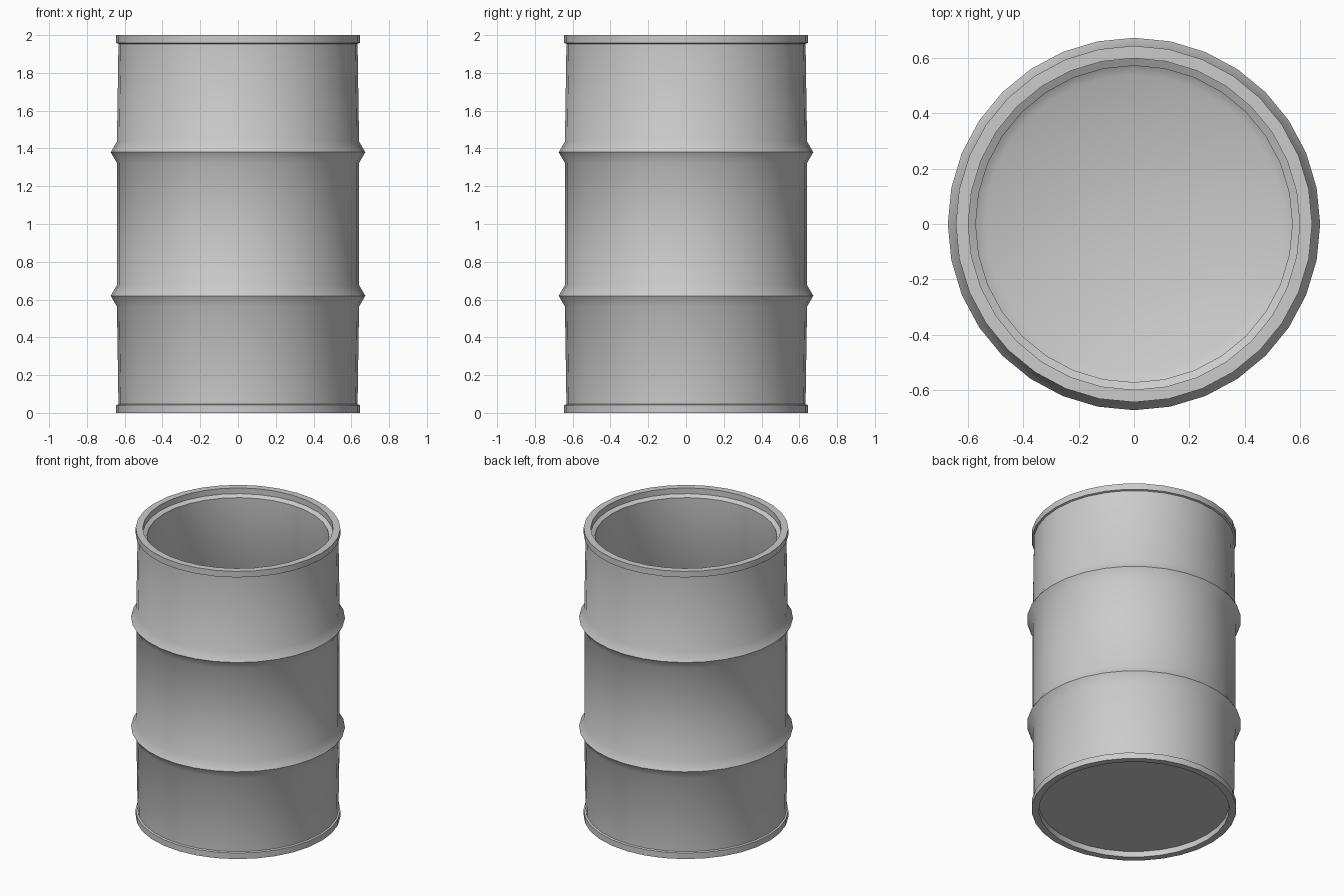
import bpy, bmesh, math

if "Cube" in bpy.data.objects:
    bpy.data.objects.remove(bpy.data.objects["Cube"])

SEGMENTS = 32

def lathe(name, profile):
    """Spin an (r, z) profile about z; points with r = 0 become poles."""
    bm = bmesh.new()
    rings = []
    for r, z in profile:
        if r == 0:
            rings.append([bm.verts.new((0, 0, z))] * SEGMENTS)
        else:
            rings.append([bm.verts.new((r * math.cos(2 * math.pi * i / SEGMENTS),
                                        r * math.sin(2 * math.pi * i / SEGMENTS), z))
                          for i in range(SEGMENTS)])
    for a, b in zip(rings, rings[1:]):
        for i in range(SEGMENTS):
            j = (i + 1) % SEGMENTS
            bm.faces.new(list(dict.fromkeys((a[i], a[j], b[j], b[i]))))
    bmesh.ops.recalc_face_normals(bm, faces=bm.faces)
    mesh = bpy.data.meshes.new(name)
    bm.to_mesh(mesh)
    bm.free()
    obj = bpy.data.objects.new(name, mesh)
    bpy.context.collection.objects.link(obj)
    bpy.context.view_layer.objects.active = obj
    obj.select_set(True)
    bpy.ops.object.shade_smooth_by_angle(angle=math.radians(45))
    obj.select_set(False)
    return obj

def rib(z, r):
    # rolled hoop: base, peak, base
    return [(r, z - 0.057), (r + 0.033, z), (r, z + 0.057)]

# Outer skin: recessed base, bottom rim, body with two hoops, top rim
outer = [(0, 0.04), (0.60, 0.04), (0.60, 0), (0.645, 0), (0.645, 0.042), (0.633, 0.046)]
outer += rib(0.62, 0.641) + rib(1.38, 0.641)
outer += [(0.633, 1.954), (0.645, 1.958), (0.645, 2.0)]

# Inner skin: mouth, wall following the hoops, floor
inner = [(0.60, 2.0), (0.60, 1.96), (0.573, 1.945)]
inner += list(reversed(rib(0.62, 0.581) + rib(1.38, 0.581)))
inner += [(0.573, 0.12), (0.54, 0.10), (0, 0.10)]

lathe("drum_shell", outer + inner)
